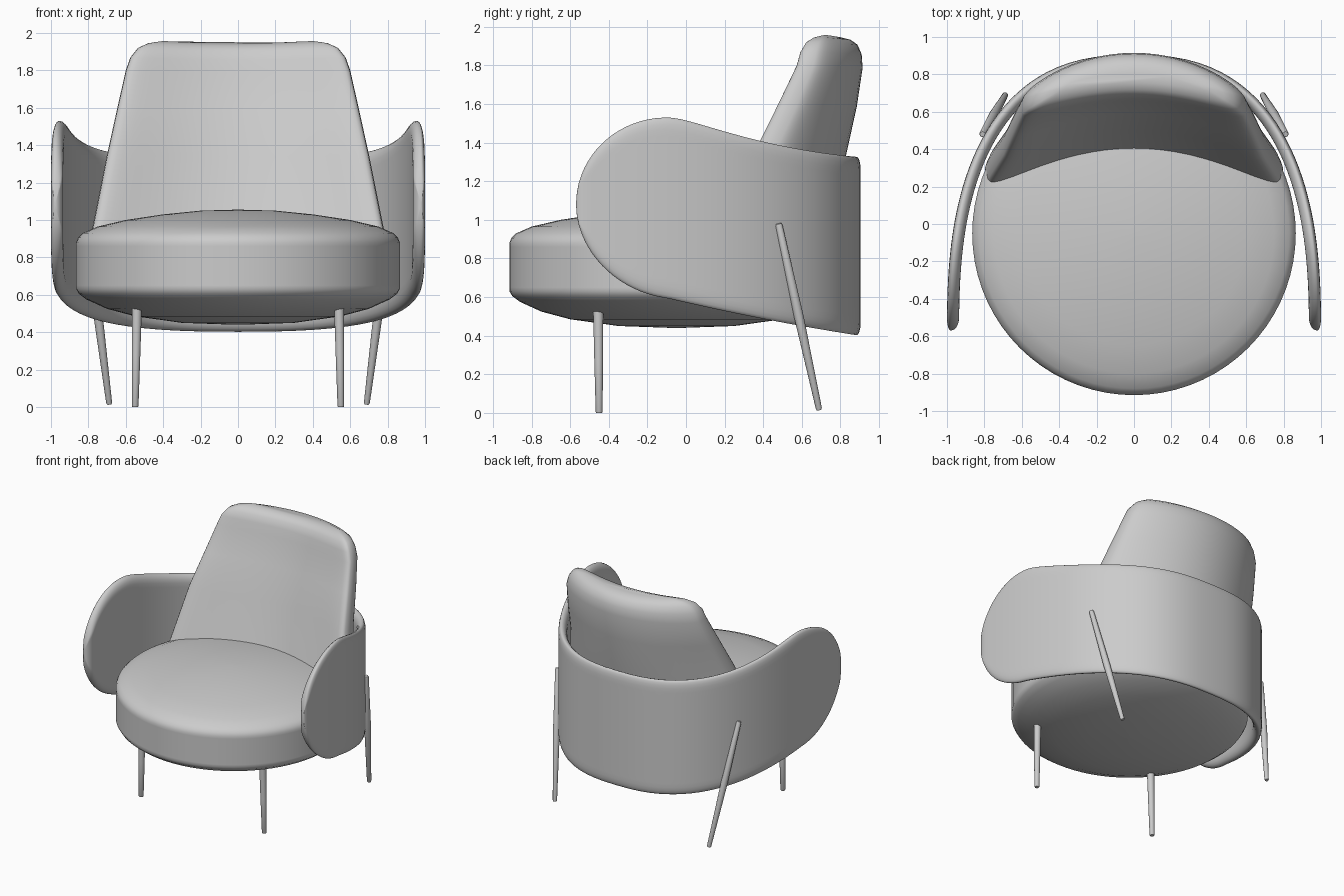
import bpy, bmesh, math
from mathutils import Vector

cube = bpy.data.objects.get("Cube")
if cube:
    bpy.data.objects.remove(cube, do_unlink=True)

grey = bpy.data.materials.new("light_grey")
grey.use_nodes = True
grey.diffuse_color = (0.6, 0.6, 0.6, 1)
bsdf = next(n for n in grey.node_tree.nodes if n.type == 'BSDF_PRINCIPLED')
bsdf.inputs["Base Color"].default_value = (0.6, 0.6, 0.6, 1)


def finish(name, bm, angle):
    bmesh.ops.recalc_face_normals(bm, faces=bm.faces)
    mesh = bpy.data.meshes.new(name)
    bm.to_mesh(mesh)
    bm.free()
    mesh.materials.append(grey)
    obj = bpy.data.objects.new(name, mesh)
    bpy.context.collection.objects.link(obj)
    bpy.ops.object.select_all(action='DESELECT')
    obj.select_set(True)
    bpy.context.view_layer.objects.active = obj
    bpy.ops.object.shade_smooth_by_angle(angle=math.radians(angle))


def loft(name, rings, angle=40):
    """Skin a stack of closed rings and cap both ends."""
    bm = bmesh.new()
    loops = [[bm.verts.new(p) for p in ring] for ring in rings]
    n = len(loops[0])
    for a, b in zip(loops, loops[1:]):
        for i in range(n):
            j = (i + 1) % n
            bm.faces.new((a[i], a[j], b[j], b[i]))
    bm.faces.new(loops[0])
    bm.faces.new(loops[-1])
    bmesh.ops.remove_doubles(bm, verts=bm.verts, dist=0.0003)
    finish(name, bm, angle)


def circle(centre, radius, n):
    return [Vector(centre) + Vector((radius * math.cos(k * math.tau / n),
                                     radius * math.sin(k * math.tau / n), 0)) for k in range(n)]


# Round domed seat
seat_profile = [(0.02, 0.44), (0.3, 0.45), (0.55, 0.485), (0.7, 0.525), (0.81, 0.575), (0.85, 0.605),
                (0.865, 0.63), (0.865, 0.65), (0.865, 0.86), (0.865, 0.88), (0.855, 0.905),
                (0.83, 0.93), (0.75, 0.965), (0.6, 1.0), (0.4, 1.03), (0.2, 1.05), (0.02, 1.055)]
loft("seat", [circle((0, -0.05, z), r, 72) for r, z in seat_profile])


# Curved back cushion with wings reaching forward and a slight dip along the top
def cushion_ring(z, width, mid, half, wing, n=64):
    ring = []
    for k in range(n):
        t = k * math.tau / n
        c, s = math.cos(t), math.sin(t)
        depth = half * math.copysign(abs(s) ** 0.57, s)
        ring.append((width * c, mid - wing * c * c + depth, z - 0.012 * s * s))
    return ring


# height, half width, middle y, half thickness, wing reach
cushion_levels = [(0.85, 0.80, 0.53, 0.19, 0.28), (0.95, 0.78, 0.565, 0.185, 0.27),
                  (1.35, 0.70, 0.665, 0.165, 0.25), (1.6, 0.645, 0.735, 0.15, 0.2),
                  (1.8, 0.60, 0.785, 0.13, 0.16), (1.87, 0.575, 0.79, 0.12, 0.15),
                  (1.92, 0.535, 0.79, 0.098, 0.13), (1.945, 0.48, 0.785, 0.067, 0.10),
                  (1.957, 0.40, 0.78, 0.025, 0.06)]
loft("back_cushion", [cushion_ring(*level) for level in cushion_levels], 60)


# Wraparound shell forming the back and both arms
FRONT, HALF_WIDTH, DEPTH, POWER = -0.57, 0.98, 1.455, 2.5


def shell_heights(y):
    t = y + 0.1
    if t < 0:
        drop = 1 - math.sqrt(max(0, 1 - (t / 0.47) ** 2))
        return 0.595 - 0.12 * t + 0.429 * drop, 1.53 - 0.45 * drop
    low = 0.595 - 0.235 * t + 0.04 * t * t
    return low, 1.53 - 0.4 * (math.hypot(t, 0.1) - 0.1) + 0.157 * t * t


def shell_ring(i, half_cols, rows=24):
    """Lens-edged cross-section of the shell: up the outside, down the inside."""
    a = math.pi / 2 * (1 - abs(i) / half_cols) ** 2
    c = max(0, math.cos(a)) ** (2 / POWER) if i else 0
    s = math.sin(a) ** (2 / POWER)
    x, y = -math.copysign(HALF_WIDTH * c, i), FRONT + DEPTH * s
    normal = Vector((math.copysign(c ** (POWER - 1) / HALF_WIDTH, x),
                     s ** (POWER - 1) / DEPTH, 0)).normalized()
    low, high = shell_heights(y)
    ring = []
    for j in range(2 * rows):
        v = (1 - math.cos(math.pi * j / rows)) / 2
        z = low + (high - low) * v
        edge = min(z - low, high - z, y - FRONT) / 0.07
        full = math.sqrt(max(0, 1 - (1 - min(1, edge)) ** 2))
        offset = 0.02 if j <= rows else -0.045
        ring.append(Vector((x, y, z)) + normal * offset * full)
    return ring


HALF_COLS = 44
bm = bmesh.new()
rings = [[bm.verts.new(p) for p in shell_ring(i, HALF_COLS)] for i in range(-HALF_COLS, HALF_COLS + 1)]
for a, b in zip(rings, rings[1:]):
    for j in range(len(a)):
        k = (j + 1) % len(a)
        bm.faces.new((a[j], b[j], b[k], a[k]))
bmesh.ops.remove_doubles(bm, verts=bm.verts, dist=0.0003)
finish("arm_shell", bm, 60)


# Tapered legs
def leg(name, foot, top, radii):
    foot, top = Vector(foot), Vector(top)
    turn = (top - foot).to_track_quat('Z', 'Y')
    rings = []
    for f, radius in zip((0, 0.01, 0.5, 0.99, 1), radii):
        rings.append([foot.lerp(top, f) + turn @ p for p in circle((0, 0, 0), radius, 20)])
    loft(name, rings)


for side, label in ((1, "left"), (-1, "right")):
    leg("front_leg_" + label, (0.55 * side, -0.45, 0), (0.54 * side, -0.455, 0.56),
        (0.015, 0.018, 0.023, 0.027, 0.022))
    leg("rear_leg_" + label, (0.688 * side, 0.69, 0.015), (0.81 * side, 0.48, 0.98),
        (0.013, 0.016, 0.025, 0.018, 0.014))
